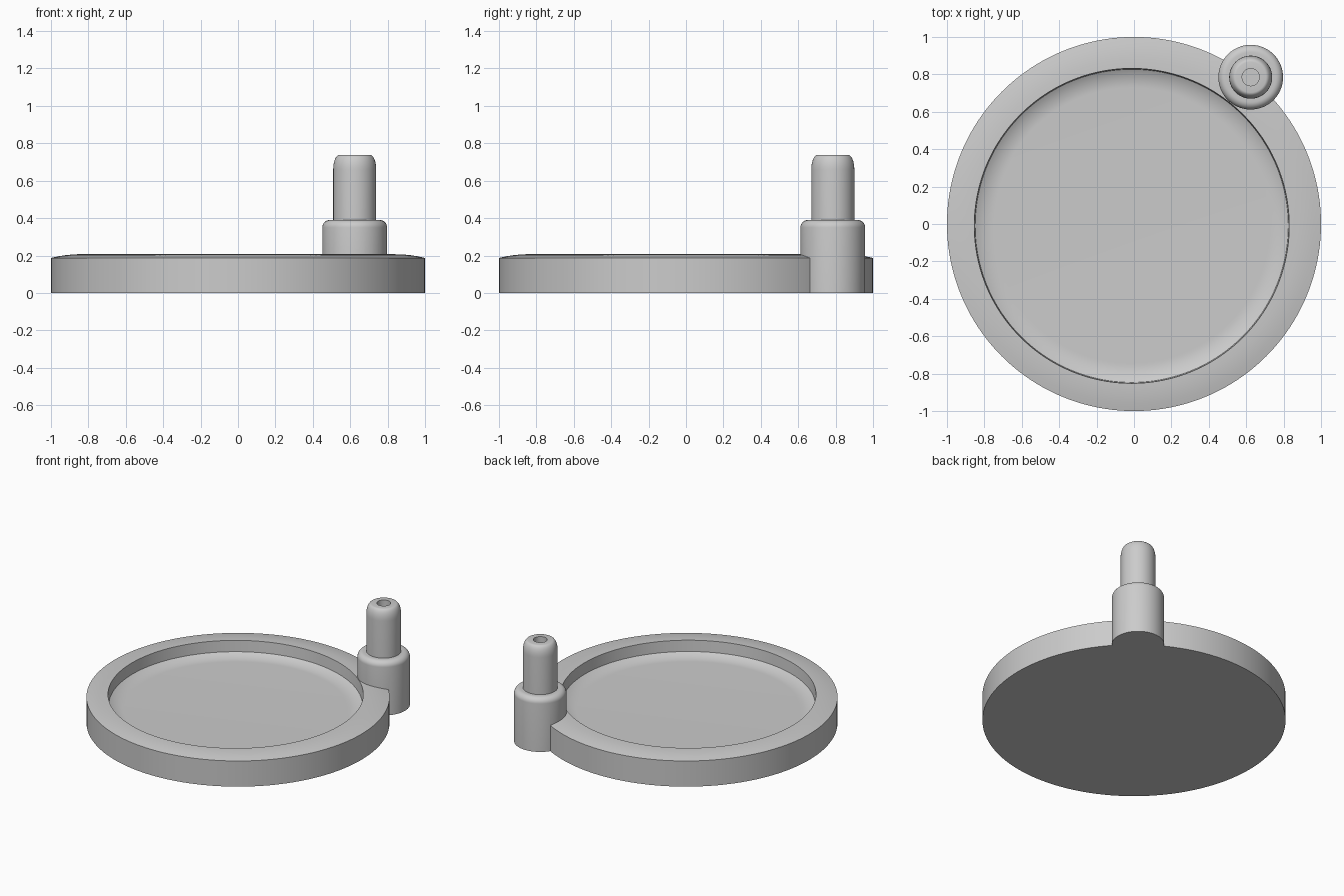
import bpy, bmesh
from math import sin, cos, pi, radians

cube = bpy.data.objects.get("Cube")
if cube:
    bpy.data.objects.remove(cube, do_unlink=True)

grey = bpy.data.materials.new("plain grey")
grey.use_nodes = True
colour = (0.6, 0.6, 0.6, 1)
grey.diffuse_color = colour
grey.node_tree.nodes["Principled BSDF"].inputs["Base Color"].default_value = colour


def arc(r, z, radius_r, radius_z, start, end, steps=8):
    """Points of a rounded corner around (r, z), angles in degrees."""
    angles = [radians(start + (end - start) * i / steps) for i in range(steps + 1)]
    return [(r + radius_r * cos(a), z + radius_z * sin(a)) for a in angles]


def lathe(name, profile, centre=(0, 0), segments=96):
    """Turn an open profile, listed from bottom to top, into a closed solid."""
    bm = bmesh.new()
    rings = []
    for r, z in profile:
        rings.append([bm.verts.new((r * cos(2 * pi * i / segments),
                                    r * sin(2 * pi * i / segments), z))
                      for i in range(segments)])
    for low, high in zip(rings, rings[1:]):
        for i in range(segments):
            j = (i + 1) % segments
            bm.faces.new((low[i], low[j], high[j], high[i]))
    bm.faces.new(rings[0][::-1])
    bm.faces.new(rings[-1])
    mesh = bpy.data.meshes.new(name)
    bm.to_mesh(mesh)
    bm.free()
    mesh.materials.append(grey)
    obj = bpy.data.objects.new(name, mesh)
    obj.location = (*centre, 0)
    bpy.context.collection.objects.link(obj)
    return obj


# Shallow dish: straight side, domed rim, steep inner wall, gently dished floor
recess = 0.842
dish = lathe("dish_with_post",
             [(1, 0), (1, 0.187), (0.96, 0.196), (0.92, 0.202), (0.88, 0.206),
              (recess, 0.207)]
             + arc(recess - 0.105, 0.3, 0.2, 0.2, -60, -90), segments=160)
# The recess sits slightly away from the post
for v in dish.data.vertices:
    if v.co.xy.length < recess + 0.01:
        v.co.x -= 0.012
        v.co.y -= 0.01

# Stepped post: wide collar, narrow pin with rounded tip and a blind hole
post = lathe("post", [(0.173, 0)]
             + arc(0.133, 0.35, 0.04, 0.04, 0, 90)
             + [(0.115, 0.39)]
             + arc(0.082, 0.66, 0.033, 0.078, 0, 90)
             + [(0.046, 0.738), (0.046, 0.45)],
             centre=(0.624, 0.785), segments=64)

# Fuse both parts into one solid
bpy.context.view_layer.update()
union = dish.modifiers.new("fuse_post", 'BOOLEAN')
union.operation = 'UNION'
union.solver = 'EXACT'
union.object = post
bpy.ops.object.select_all(action='DESELECT')
dish.select_set(True)
bpy.context.view_layer.objects.active = dish
bpy.ops.object.modifier_apply(modifier=union.name)
bpy.data.objects.remove(post, do_unlink=True)

bpy.ops.object.shade_smooth_by_angle(angle=radians(30))
